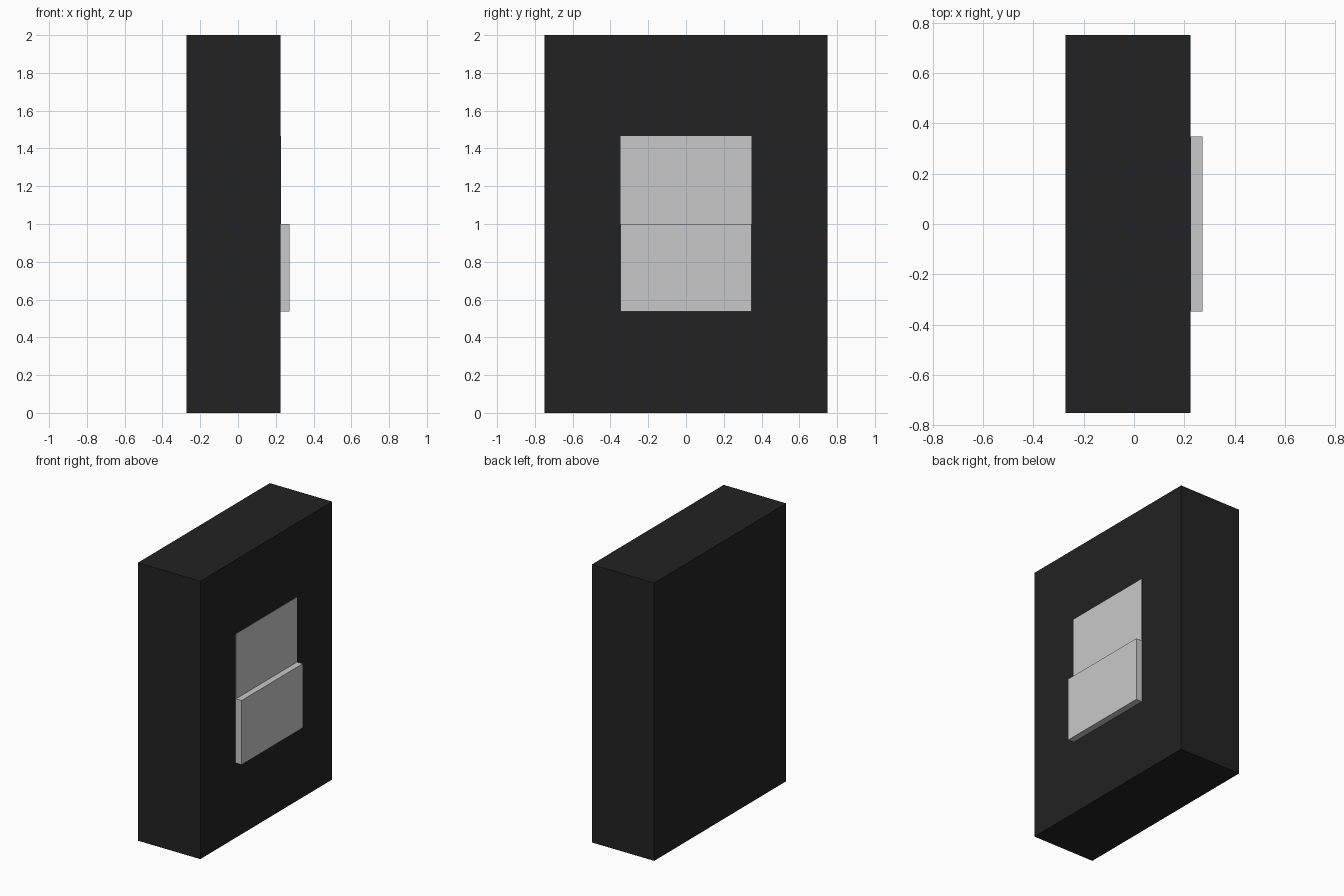
import bpy

if "Cube" in bpy.data.objects:
    bpy.data.objects.remove(bpy.data.objects["Cube"])


def material(name, value):
    mat = bpy.data.materials.new(name)
    mat.diffuse_color = (value, value, value, 1.0)
    mat.use_nodes = True
    mat.node_tree.nodes["Principled BSDF"].inputs["Base Color"].default_value = mat.diffuse_color
    return mat


def box(name, low, high, mat):
    """Axis-aligned box between two opposite corners."""
    centre = [(a + b) / 2 for a, b in zip(low, high)]
    size = [b - a for a, b in zip(low, high)]
    bpy.ops.mesh.primitive_cube_add(size=1, location=centre)
    obj = bpy.context.object
    obj.name = name
    obj.scale = size
    bpy.ops.object.transform_apply(location=False, rotation=False, scale=True)
    obj.data.materials.append(mat)
    return obj


dark = material("charcoal", 0.016)
light = material("light grey", 0.584)

FACE_X = 0.225      # front plane of the housing
HALF_W = 0.348      # half width of the rocker

# Housing block
box("housing", (-0.272, -0.75, 0.0), (FACE_X, 0.75, 2.0), dark)

# Upper half of the rocker, pressed flush with the housing
box("rocker_upper", (FACE_X - 0.02, -HALF_W, 1.0), (FACE_X + 0.002, HALF_W, 1.467), light)

# Lower half of the rocker, standing proud
box("rocker_lower", (FACE_X - 0.02, -HALF_W, 0.538), (0.272, HALF_W, 1.0), light)
